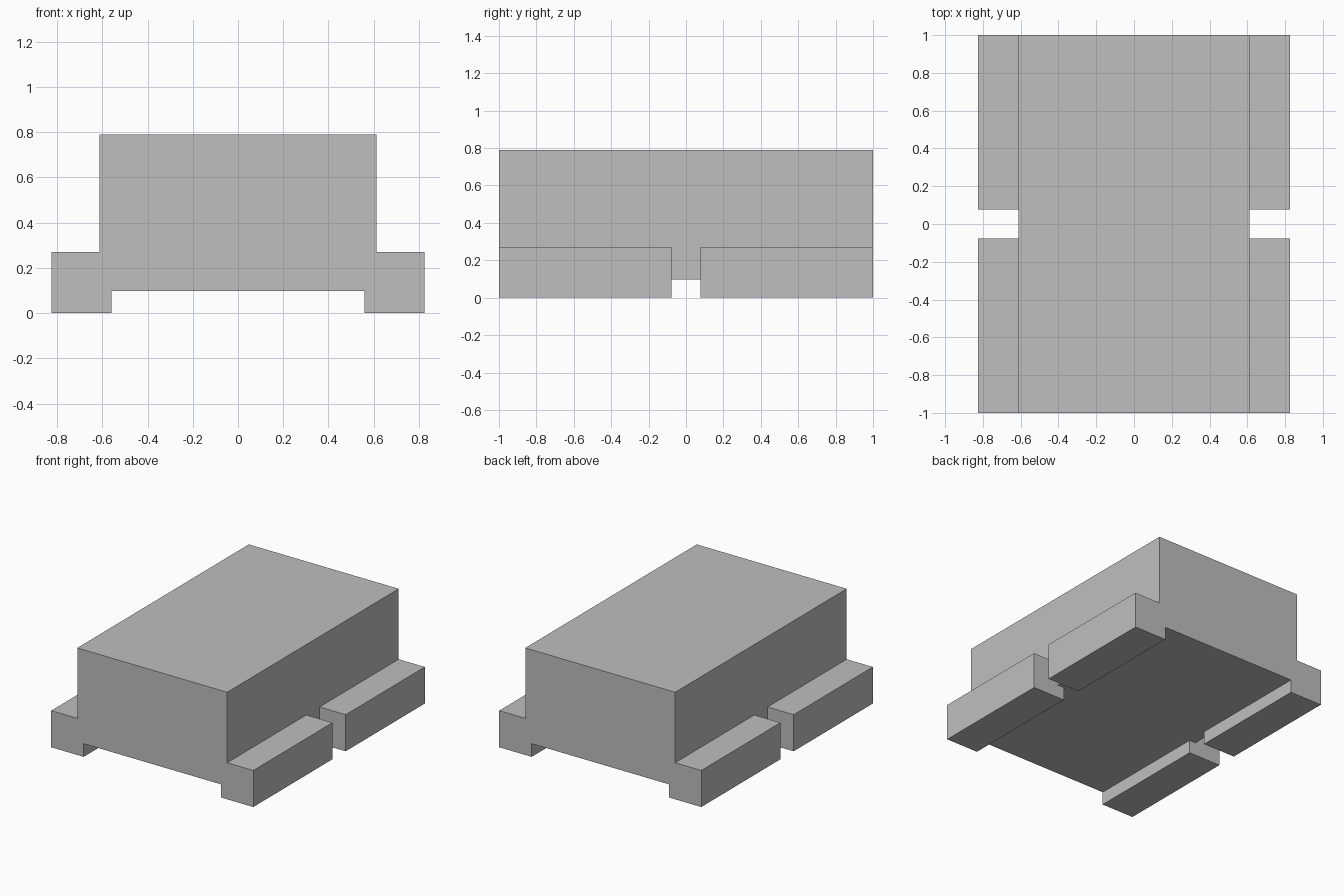
import bpy
import bmesh

cube = bpy.data.objects.get("Cube")
if cube:
    bpy.data.objects.remove(cube, do_unlink=True)

# Single plain grey
GREY = (0.52, 0.52, 0.52, 1.0)
grey = bpy.data.materials.new("plain_grey")
grey.use_nodes = True
grey.diffuse_color = GREY
grey.node_tree.nodes["Principled BSDF"].inputs["Base Color"].default_value = GREY

# Main dimensions
BODY_X, BODY_BOTTOM, BODY_TOP = 0.612, 0.097, 0.79
FOOT_IN, FOOT_OUT, FOOT_TOP = 0.56, 0.825, 0.27
HALF_LENGTH, HALF_GAP = 1.0, 0.077


def extrude_profile(name, profile, y0, y1):
    """Extrude an (x, z) outline along y into a flat-shaded solid."""
    bm = bmesh.new()
    face = bm.faces.new([bm.verts.new((x, y0, z)) for x, z in profile])
    grown = bmesh.ops.extrude_face_region(bm, geom=[face])["geom"]
    verts = [g for g in grown if isinstance(g, bmesh.types.BMVert)]
    bmesh.ops.translate(bm, verts=verts, vec=(0, y1 - y0, 0))
    bmesh.ops.recalc_face_normals(bm, faces=bm.faces)
    mesh = bpy.data.meshes.new(name)
    bm.to_mesh(mesh)
    bm.free()
    mesh.materials.append(grey)
    obj = bpy.data.objects.new(name, mesh)
    bpy.context.collection.objects.link(obj)
    return obj


# Box body
extrude_profile("body", [(-BODY_X, BODY_BOTTOM), (BODY_X, BODY_BOTTOM),
                         (BODY_X, BODY_TOP), (-BODY_X, BODY_TOP)],
                -HALF_LENGTH, HALF_LENGTH)

# Four L-section feet that wrap the lower edges of the body
foot = [(FOOT_IN, 0), (FOOT_OUT, 0), (FOOT_OUT, FOOT_TOP),
        (BODY_X, FOOT_TOP), (BODY_X, BODY_BOTTOM), (FOOT_IN, BODY_BOTTOM)]
for side, sx in (("left", 1), ("right", -1)):
    for end, sy in (("front", -1), ("back", 1)):
        extrude_profile(f"{end}_{side}_foot", [(sx * x, z) for x, z in foot],
                        sy * HALF_GAP, sy * HALF_LENGTH)
